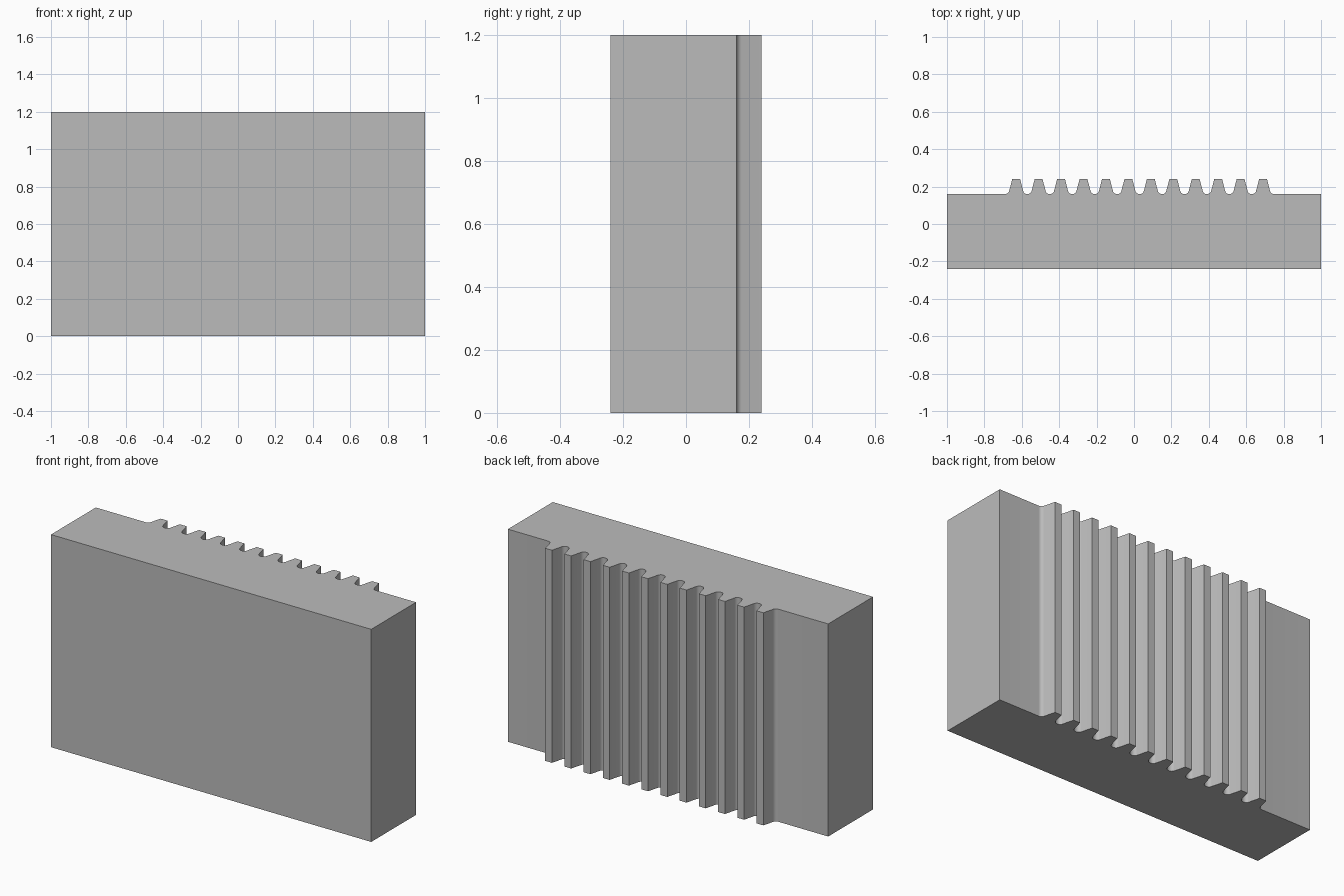
import bpy
import bmesh
import math

cube = bpy.data.objects.get("Cube")
if cube:
    bpy.data.objects.remove(cube, do_unlink=True)

HEIGHT = 1.2
FRONT, ROOT, TIP = -0.24, 0.16, 0.24
TEETH, PITCH, MIDDLE = 12, 0.12, 0.03
TIP_HALF = 0.021
ANGLE = math.radians(14.5)
RADIUS = 0.022
STEPS = 8

# Half of one tooth, from the root up to the tip: fillet arc, then straight flank
base_half = TIP_HALF + (TIP - ROOT) * math.tan(ANGLE)
arc_x = base_half + RADIUS * math.tan((math.pi / 2 - ANGLE) / 2)
half = []
for i in range(STEPS + 1):
    a = (math.pi / 2 - ANGLE) * i / STEPS
    half.append((arc_x - RADIUS * math.sin(a), ROOT + RADIUS * (1 - math.cos(a))))
half.append((TIP_HALF, TIP))

# Plan outline of the whole rack
outline = [(1, FRONT), (1, ROOT)]
for n in reversed(range(TEETH)):
    cx = MIDDLE + (n - (TEETH - 1) / 2) * PITCH
    outline += [(cx + x, y) for x, y in half]
    outline += [(cx - x, y) for x, y in reversed(half)]
outline += [(-1, ROOT), (-1, FRONT)]

# Extrude the outline upward
bm = bmesh.new()
bottom = bm.faces.new([bm.verts.new((x, y, 0)) for x, y in outline])
top = bmesh.ops.extrude_face_region(bm, geom=[bottom], use_keep_orig=True)
moved = [v for v in top["geom"] if isinstance(v, bmesh.types.BMVert)]
bmesh.ops.translate(bm, verts=moved, vec=(0, 0, HEIGHT))
bmesh.ops.recalc_face_normals(bm, faces=bm.faces)
mesh = bpy.data.meshes.new("gear_rack")
bm.to_mesh(mesh)
bm.free()
rack = bpy.data.objects.new("gear_rack", mesh)
bpy.context.collection.objects.link(rack)

# Plain grey material
grey = bpy.data.materials.new("grey")
grey.use_nodes = True
colour = (0.5, 0.5, 0.5, 1)
grey.diffuse_color = colour
grey.node_tree.nodes["Principled BSDF"].inputs["Base Color"].default_value = colour
mesh.materials.append(grey)

# Smooth fillets, sharp edges elsewhere
bpy.ops.object.select_all(action='DESELECT')
rack.select_set(True)
bpy.context.view_layer.objects.active = rack
bpy.ops.object.shade_smooth_by_angle(angle=math.radians(30))
